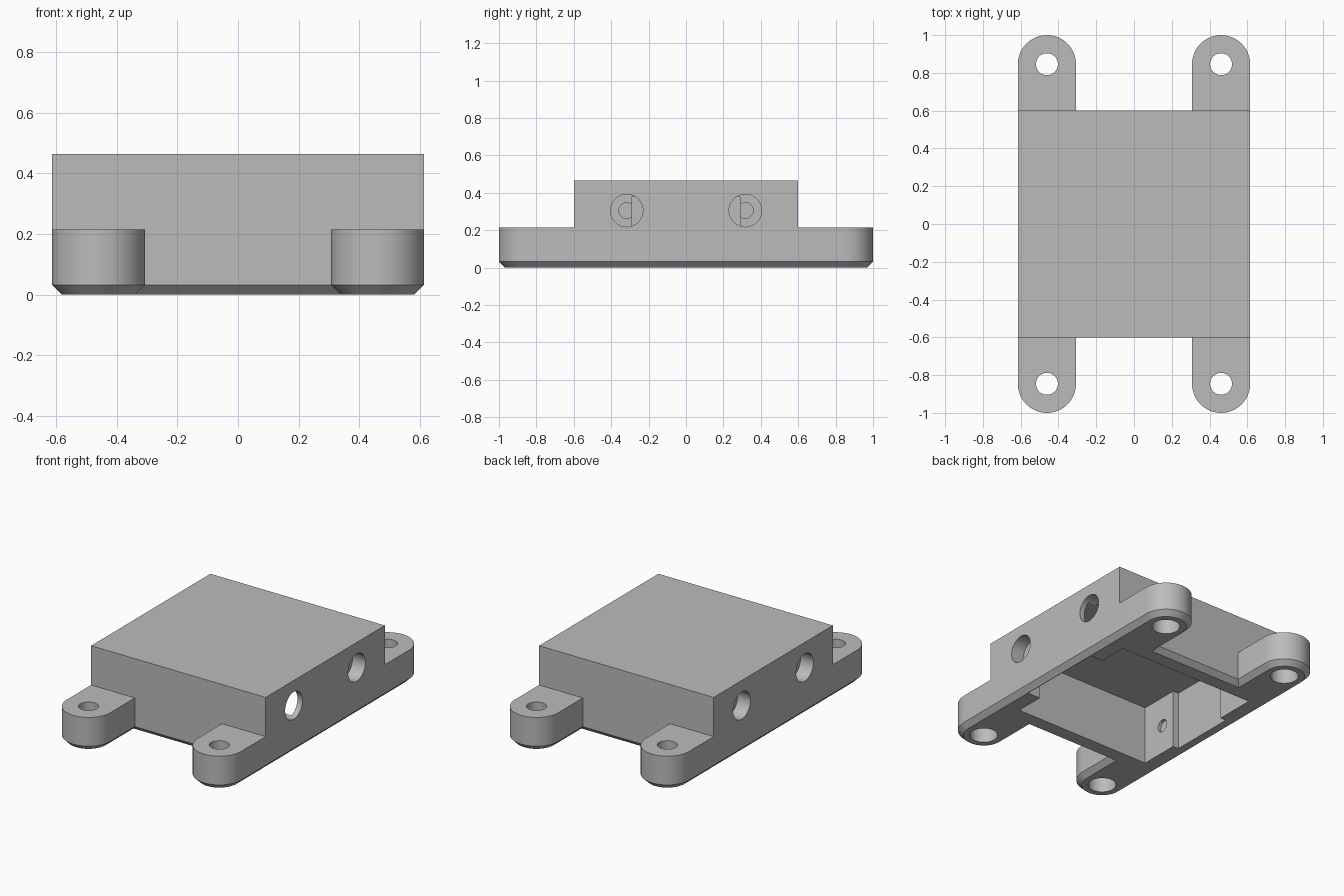
import bpy, bmesh, math
from mathutils import Matrix, Vector

cube = bpy.data.objects.get("Cube")
if cube:
    bpy.data.objects.remove(cube, do_unlink=True)

W, D, H = 0.615, 0.6, 0.465        # body half width, half depth, height
LUG_H, LUG_R, CHAMFER = 0.215, 0.154, 0.032
LUG_X, LUG_Y = W - LUG_R, 1 - LUG_R
ARC = 24

grey = bpy.data.materials.new("Plain grey")
grey.use_nodes = True
grey.diffuse_color = (0.5, 0.5, 0.5, 1)
grey.node_tree.nodes["Principled BSDF"].inputs["Base Color"].default_value = (0.5, 0.5, 0.5, 1)


def make_object(name, bm):
    bmesh.ops.recalc_face_normals(bm, faces=bm.faces)
    mesh = bpy.data.meshes.new(name)
    bm.to_mesh(mesh)
    bm.free()
    mesh.materials.append(grey)
    obj = bpy.data.objects.new(name, mesh)
    bpy.context.collection.objects.link(obj)
    return obj


def box(name, low, high):
    bm = bmesh.new()
    low, high = Vector(low), Vector(high)
    size = high - low
    bmesh.ops.create_cube(bm, size=1, matrix=Matrix.Translation((low + high) / 2)
                          @ Matrix.Diagonal((*size, 1)))
    return make_object(name, bm)


def cylinder(name, centre, radius, length, along_x=False):
    bm = bmesh.new()
    turn = Matrix.Rotation(math.pi / 2, 4, "Y") if along_x else Matrix()
    bmesh.ops.create_cone(bm, cap_ends=True, segments=40, radius1=radius, radius2=radius,
                          depth=length, matrix=Matrix.Translation(centre) @ turn)
    return make_object(name, bm)


def combine(target, tool, operation):
    """Apply a boolean and throw the tool away."""
    mod = target.modifiers.new("combine", "BOOLEAN")
    mod.operation, mod.object, mod.solver = operation, tool, "EXACT"
    graph = bpy.context.evaluated_depsgraph_get()
    mesh = bpy.data.meshes.new_from_object(target.evaluated_get(graph))
    target.modifiers.clear()
    target.data = mesh
    bpy.data.objects.remove(tool, do_unlink=True)


def outline(inset):
    """Base plate outline with four round-ended lugs, moved inward by inset."""
    r = LUG_R - inset
    points = []
    for sy in (1, -1):
        for sx in (1, -1):
            cx = sx * sy * LUG_X
            arc = [(cx + sy * r * math.cos(a), sy * (LUG_Y + r * math.sin(a)))
                   for a in (math.pi * i / ARC for i in range(ARC + 1))]
            inner = (cx - sx * sy * r, sy * (D - inset))
            points += arc + [inner] if sx > 0 else [inner] + arc
    return points


# Base plate with lugs and a chamfered lower edge
bm = bmesh.new()
rings = [[bm.verts.new((x, y, z)) for x, y in outline(inset)]
         for inset, z in ((CHAMFER, 0), (0, CHAMFER), (0, LUG_H))]
bm.faces.new(rings[0])
bm.faces.new(rings[-1])
for a, b in zip(rings, rings[1:]):
    for i in range(len(a)):
        j = (i + 1) % len(a)
        bm.faces.new((a[i], a[j], b[j], b[i]))
housing = make_object("mounting_housing", bm)

# Raised body
combine(housing, box("body", (-W, -D, LUG_H - 0.1), (W, D, H)), "UNION")

# Cavity open at the bottom, with a shallow recess in each side wall
TOP = 0.38
cavity = box("cavity", (-0.49, -0.48, -0.1), (0.49, 0.48, TOP))
combine(cavity, box("left_recess", (0.3, -0.29, -0.1), (0.58, 0.29, TOP)), "UNION")
combine(cavity, box("right_recess", (-0.53, -0.22, -0.1), (-0.3, 0.22, TOP)), "UNION")
combine(housing, cavity, "DIFFERENCE")

for sx in (1, -1):
    for sy in (1, -1):
        # Lug screw hole, wider from below
        at = (sx * LUG_X, sy * LUG_Y)
        combine(housing, cylinder("lug_hole", (*at, 0.1), 0.058, 0.5), "DIFFERENCE")
        combine(housing, cylinder("lug_bore", (*at, 0), 0.083, 0.26), "DIFFERENCE")
        # Side bore with a small pilot hole
        side = (sx * W, sy * 0.317, 0.305)
        combine(housing, cylinder("side_bore", side, 0.087, 0.18, True), "DIFFERENCE")
        combine(housing, cylinder("side_pilot", side, 0.042, 0.22, True), "DIFFERENCE")
        # Small hole in the cavity wall
        inside = (sx * 0.47, sy * 0.32, 0.187)
        combine(housing, cylinder("inner_hole", inside, 0.04, 0.08, True), "DIFFERENCE")

# One colour, smooth round walls with sharp edges
housing.data.materials.clear()
housing.data.materials.append(grey)
for face in housing.data.polygons:
    face.material_index = 0
bpy.ops.object.select_all(action="DESELECT")
housing.select_set(True)
bpy.context.view_layer.objects.active = housing
bpy.ops.object.shade_smooth_by_angle(angle=math.radians(25))
